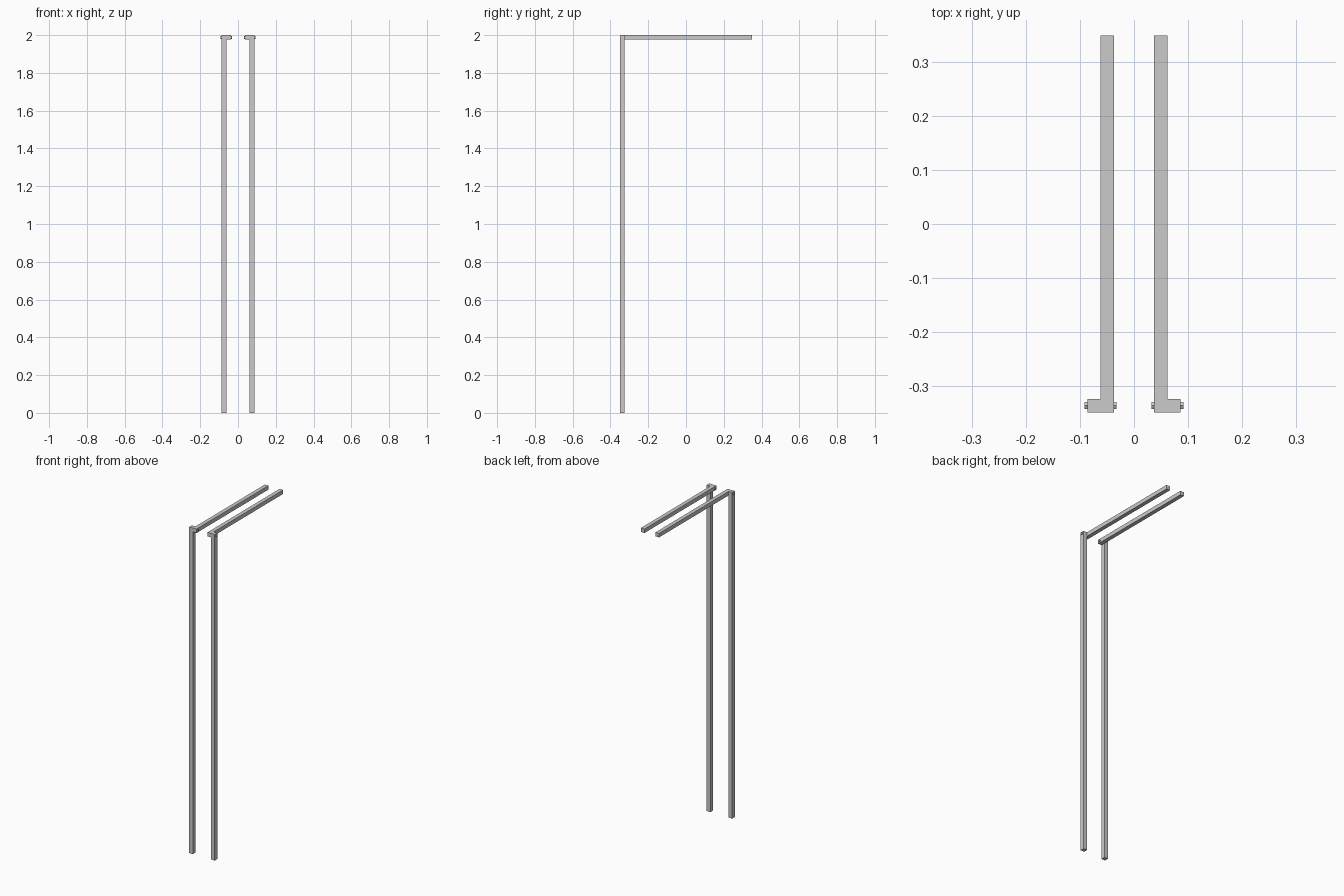
import bpy, bmesh
from math import pi
from mathutils import Matrix

if "Cube" in bpy.data.objects:
    bpy.data.objects.remove(bpy.data.objects["Cube"])

W = 0.0245          # bar width
X_IN = 0.0375       # inner face of each beam
Y_FRONT = -0.349


def bar(name, x0, x1, y0, y1, z0, z1):
    bm = bmesh.new()
    m = Matrix.Translation(((x0 + x1) / 2, (y0 + y1) / 2, (z0 + z1) / 2))
    bmesh.ops.create_cube(bm, size=1, matrix=m @ Matrix.Diagonal((x1 - x0, y1 - y0, z1 - z0, 1)))
    finish(name, bm)


def hex_bolt(name, xa, xb, y, z, r):
    # six-sided prism lying along x
    bm = bmesh.new()
    m = Matrix.Translation(((xa + xb) / 2, y, z)) @ Matrix.Rotation(pi / 2, 4, 'Y') @ Matrix.Rotation(pi / 2, 4, 'Z')
    bmesh.ops.create_cone(bm, cap_ends=True, segments=6, radius1=r, radius2=r, depth=abs(xb - xa), matrix=m)
    finish(name, bm)


def finish(name, bm):
    me = bpy.data.meshes.new(name)
    bm.to_mesh(me)
    bm.free()
    bpy.context.collection.objects.link(bpy.data.objects.new(name, me))


for side, s in (("left", -1), ("right", 1)):
    a, b, c = X_IN, X_IN + W, X_IN + 2 * W
    yb = Y_FRONT + W
    # horizontal beam running back, upright post beside it
    bar(f"{side}_beam", *sorted((s * a, s * b)), Y_FRONT, -Y_FRONT, 2 - W, 2)
    bar(f"{side}_post", *sorted((s * b, s * c)), Y_FRONT, yb, 0, 2)
    # bolt head and nut clamping the joint
    yc = Y_FRONT + W / 2
    hex_bolt(f"{side}_bolt_head", s * (c - 0.001), s * (c + 0.0055), yc, 2 - W / 2, 0.0075)
    hex_bolt(f"{side}_nut", s * (a + 0.001), s * (a - 0.0055), yc, 2 - W / 2, 0.0075)
